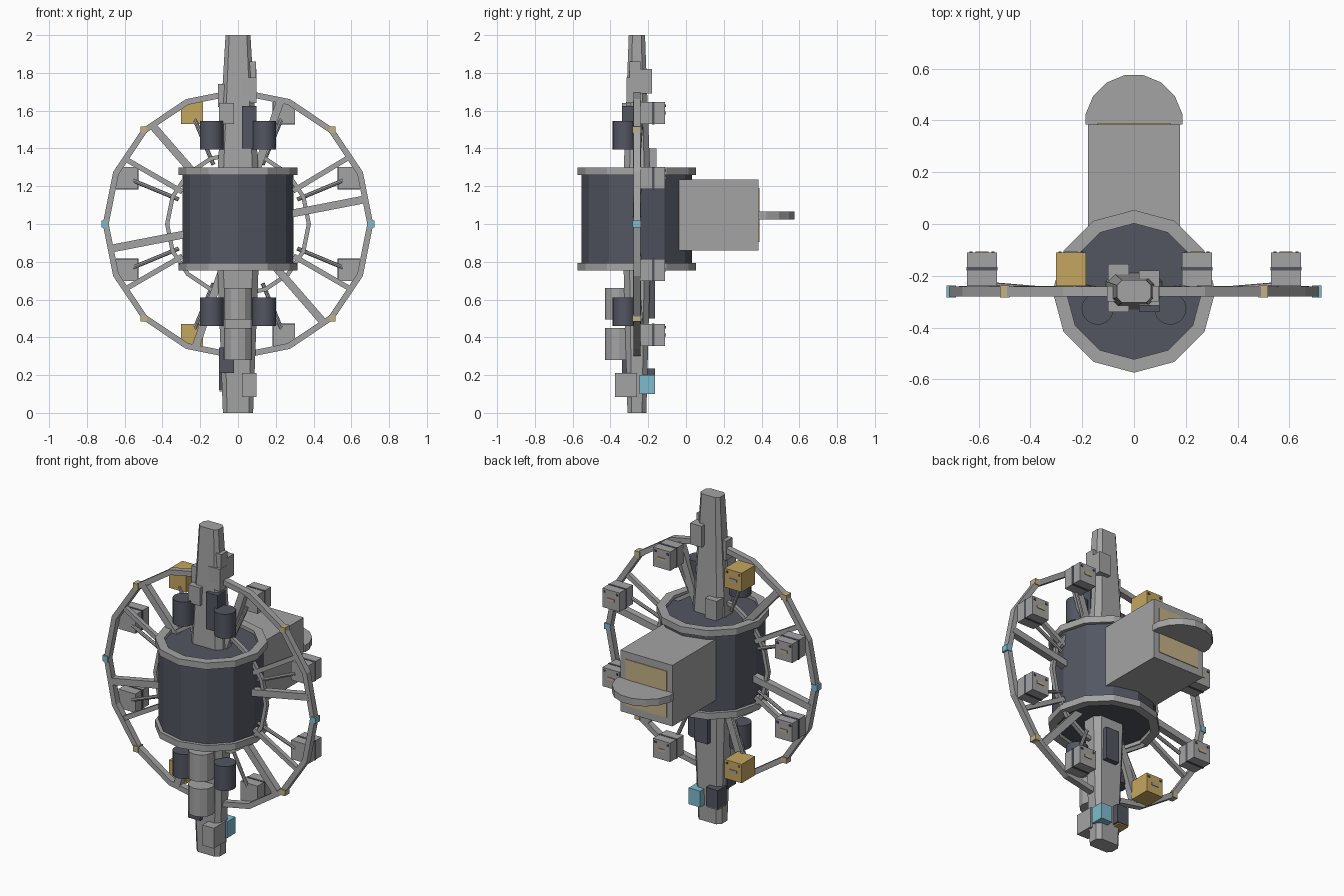
import bpy, bmesh, math
from mathutils import Vector, Matrix

if "Cube" in bpy.data.objects:
    bpy.data.objects.remove(bpy.data.objects["Cube"])

YC, ZC = -0.26, 1.0      # station axis


def mat(name, rgb):
    m = bpy.data.materials.new(name)
    m.diffuse_color = (*rgb, 1)
    m.use_nodes = True
    m.node_tree.nodes["Principled BSDF"].inputs["Base Color"].default_value = m.diffuse_color
    return m


GREY = mat("hull_grey", (0.37, 0.37, 0.37))
DARK = mat("slate", (0.085, 0.093, 0.12))
GOLD = mat("gold", (0.56, 0.38, 0.115))
PALE = mat("pale_gold", (0.55, 0.44, 0.24))
CYAN = mat("cyan", (0.21, 0.50, 0.62))


def finish(name, bm, m):
    bmesh.ops.recalc_face_normals(bm, faces=bm.faces)
    me = bpy.data.meshes.new(name)
    bm.to_mesh(me)
    bm.free()
    me.materials.append(m)
    ob = bpy.data.objects.new(name, me)
    bpy.context.collection.objects.link(ob)
    return ob


def box(name, x, y, z, m):
    """Box from (min, max) pairs."""
    bm = bmesh.new()
    bmesh.ops.create_cube(bm, size=1)
    for v in bm.verts:
        v.co = [(a + b) / 2 + c * (b - a) for (a, b), c in zip((x, y, z), v.co)]
    return finish(name, bm, m)


def cube(name, c, s, m):
    return box(name, *[(p - q / 2, p + q / 2) for p, q in zip(c, s)], m)


def cyl(name, x, y, z0, z1, r, n, m):
    bm = bmesh.new()
    bmesh.ops.create_cone(bm, cap_ends=True, segments=n, radius1=r, radius2=r, depth=z1 - z0,
                          matrix=Matrix.Translation((x, y, (z0 + z1) / 2)))
    return finish(name, bm, m)


def lathe(name, section, n, m, matrix):
    """Closed (radius, height) section swept round z, then placed by matrix."""
    bm = bmesh.new()
    rows = [[bm.verts.new((r * math.cos(2 * math.pi * i / n), r * math.sin(2 * math.pi * i / n), h))
             for r, h in section] for i in range(n)]
    k = len(section)
    for i in range(n):
        a, b = rows[i], rows[(i + 1) % n]
        for j in range(k):
            bm.faces.new((a[j], b[j], b[(j + 1) % k], a[(j + 1) % k]))
    bm.transform(matrix)
    return finish(name, bm, m)


def polar(r, deg, y=YC):
    a = math.radians(deg)
    return Vector((r * math.cos(a), y, ZC + r * math.sin(a)))


def beam(name, a, b, w, n, m):
    """Straight bar between two points."""
    d = b - a
    bm = bmesh.new()
    bmesh.ops.create_cone(bm, cap_ends=True, segments=n, radius1=w, radius2=w, depth=d.length,
                          matrix=Matrix.Rotation(math.pi / 4 if n == 4 else 0, 4, 'Z'))
    bm.transform(Matrix.Translation((a + b) / 2) @ d.to_track_quat('Z', 'Y').to_matrix().to_4x4())
    return finish(name, bm, m)


# Central spine: chamfered rectangle lofted along z
bm = bmesh.new()
levels = []
for z, hx, hy in ((0, .08, .05), (.75, .108, .07), (1.28, .108, .07), (2, .066, .043)):
    c = .45 * hy
    pts = [(hx, -hy + c), (hx, hy - c), (hx - c, hy), (-hx + c, hy),
           (-hx, hy - c), (-hx, -hy + c), (-hx + c, -hy), (hx - c, -hy)]
    levels.append([bm.verts.new((x, YC + y, z)) for x, y in pts])
for a, b in zip(levels, levels[1:]):
    for i in range(8):
        bm.faces.new((a[i], a[(i + 1) % 8], b[(i + 1) % 8], b[i]))
bm.faces.new(levels[0])
bm.faces.new(levels[-1])
finish("spine", bm, GREY)

# Drum with a rim at each end
cyl("drum", 0, YC, .775, 1.28, .293, 12, DARK)
for z in (.753, 1.26):
    lathe("drum_rim", [(.262, z), (.314, z), (.314, z + .04), (.262, z + .04)], 12, GREY,
          Matrix.Translation((0, YC, 0)))

# Outer and inner rings, standing upright
upright = Matrix.Translation((0, YC, ZC)) @ Matrix.Rotation(math.pi / 2, 4, 'X')
for name, r, w, h in (("outer_ring", .7, .016, .019), ("inner_ring", .375, .011, .012)):
    lathe(name, [(r - w, -h), (r + w, -h), (r + w, h), (r - w, h)], 16, GREY, upright)

# Thick and thin spokes
for k in range(6):
    a = 11 + 60 * k
    beam("thick_spoke", polar(.2, a), polar(.685, a), .029, 4, GREY)
    a = 31 if k == 0 else 30 + 60 * k
    beam("thin_spoke", polar(.34, a), polar(.69, a), .019, 4, GREY)

# Lights on the outer ring
for a in (45, 135, 225, 315):
    cube("ring_marker", polar(.705, a), (.036, .046, .036), PALE)
for a in (0, 180):
    cube("ring_beacon", polar(.705, a), (.036, .046, .036), CYAN)

# Pods with seam, back plate, studs and arm
for k in range(8):
    a = 22.5 + 45 * k
    c = polar(.635, a)
    gold = k in (2, 5)
    body, trim = (GOLD, GREY) if gold else (GREY, PALE)
    x, z = c.x, c.z
    cube("pod", (x, -.175, z), (.116, .13, .116), body)
    if not gold:
        cube("pod_seam", (x, -.173, z), (.120, .014, .120), DARK)
    cube("pod_plate", (x, -.109, z), (.05, .006, .016), trim)
    for sx in (-1, 1):
        cube("pod_stud", (x + sx * .042, -.109, z + .04), (.012, .006, .012), DARK)
    beam("pod_arm", polar(.34, a, -.255), polar(.6, a, -.235), .011, 8, GREY)

# Fuel tanks around the spine
for sx in (-1, 1):
    for z in (.46, 1.395):
        t = cyl("tank", sx * .14, -.327, z, z + .15, .062, 20, DARK)
        for p in t.data.polygons:
            p.use_smooth = abs(p.normal.z) < .5
        beam("tank_bracket", Vector((sx * .14, -.32, z + .075)),
             Vector((sx * .05, -.27, z + .075)), .02, 4, GREY)

# Front canisters on the lower spine
for z0, z1 in ((.28, .45), (.495, .66)):
    cyl("canister", 0, -.355, z0, z1, .075, 12, GREY)

# Equipment boxes on the spine
L, R = (-.1, -.02), (.02, .098)
FRONT, BACK = (-.34, -.26), (-.25, -.18)
for name, x, y, z, m in (
        ("upper_front_box", R, (-.315, -.25), (1.64, 1.775), GREY),
        ("upper_side_box", (.04, .096), (-.30, -.24), (1.65, 1.86), GREY),
        ("upper_back_box", R, BACK, (1.69, 1.82), GREY),
        ("middle_front_box", L, FRONT, (1.53, 1.64), GREY),
        ("dark_front_box", R, FRONT, (1.40, 1.625), DARK),
        ("middle_back_box", L, (-.25, -.155), (1.28, 1.40), GREY),
        ("side_box", (-.105, -.03), (-.30, -.24), (1.62, 1.74), GREY),
        ("lower_dark_back_box", (-.03, .06), (-.25, -.165), (.5, .70), DARK),
        ("lower_dark_front_box", L, FRONT, (.21, .345), DARK),
        ("lower_front_box", R, (-.375, -.26), (.085, .21), GREY),
        ("foot_dark_box", L, (-.25, -.165), (.12, .235), DARK),
        ("foot_gold_plate", (-.098, -.03), (-.245, -.17), (.112, .12), GOLD),
        ("foot_cyan_box", R, (-.245, -.165), (.1, .2), CYAN)):
    box(name, x, y, z, m)

# Docking module at the back with framed panel and half-round shelf
box("dock_module", (-.177, .177), (-.12, .385), (.86, 1.235), GREY)
box("dock_panel", (-.14, .14), (.384, .389), (.905, 1.19), PALE)
bm = bmesh.new()
n = 8
arc = [(.187, .384)] + [(.19 * math.cos(math.pi * (i + .5) / n), .388 + .19 * math.sin(math.pi * (i + .5) / n))
                        for i in range(n)] + [(-.187, .384)]
face = bm.faces.new([bm.verts.new((x, y, 1.025)) for x, y in arc])
ext = bmesh.ops.extrude_face_region(bm, geom=[face])
bmesh.ops.translate(bm, vec=(0, 0, .042), verts=[g for g in ext["geom"] if isinstance(g, bmesh.types.BMVert)])
finish("dock_shelf", bm, GREY)
